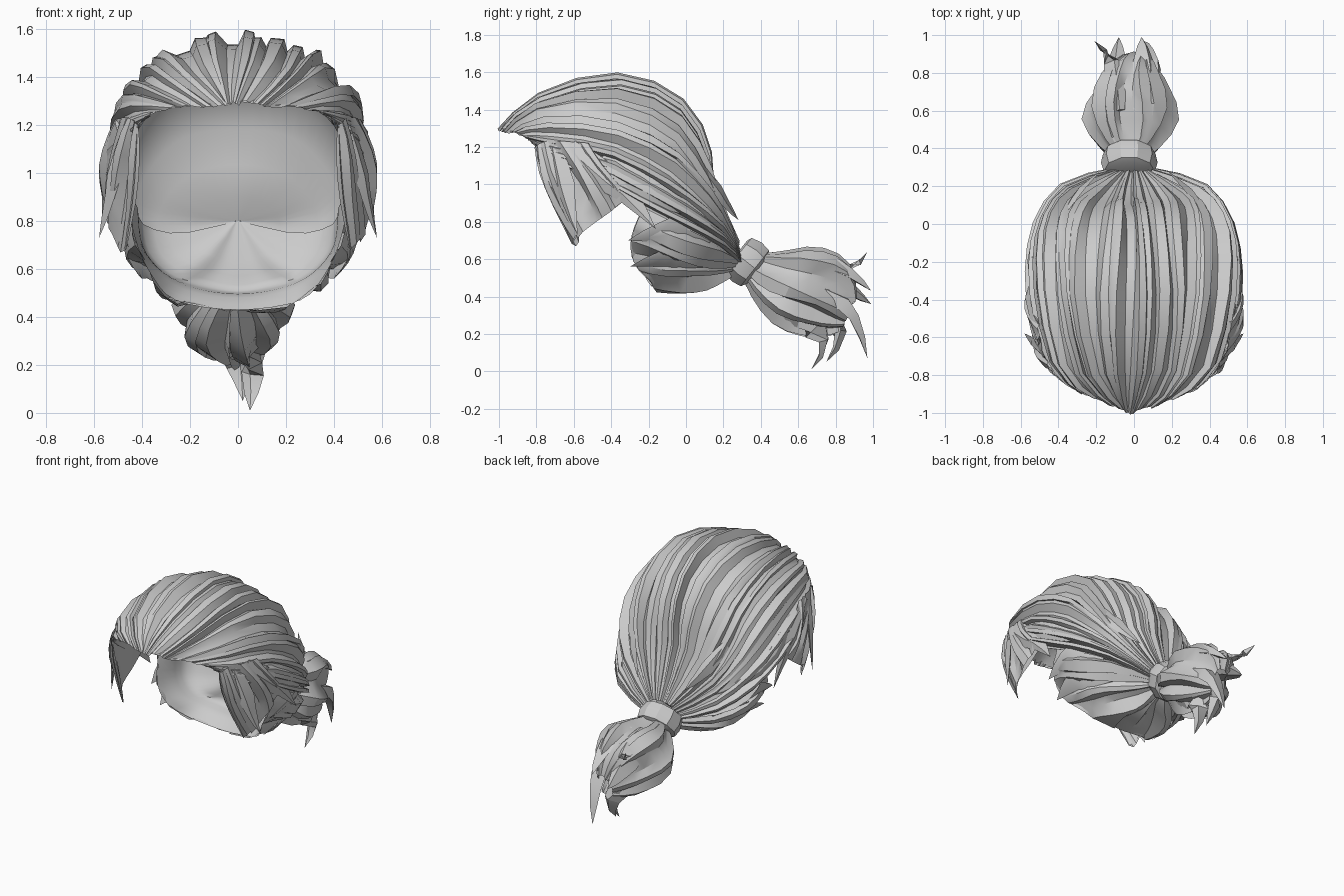
import bpy, bmesh, math, random
from mathutils import Vector as V

if "Cube" in bpy.data.objects:
    bpy.data.objects.remove(bpy.data.objects["Cube"])

random.seed(11)
hair = bpy.data.materials.new("hair_grey")
hair.diffuse_color = (0.6, 0.6, 0.6, 1)
hair.use_nodes = True
hair.node_tree.nodes["Principled BSDF"].inputs["Base Color"].default_value = hair.diffuse_color
HEAD = V((0, -0.35, 0.95))


def finish(name, bm, angle=30):
    me = bpy.data.meshes.new(name)
    bm.to_mesh(me)
    bm.free()
    me.materials.append(hair)
    ob = bpy.data.objects.new(name, me)
    bpy.context.collection.objects.link(ob)
    bpy.ops.object.select_all(action='DESELECT')
    ob.select_set(True)
    bpy.context.view_layer.objects.active = ob
    bpy.ops.object.shade_smooth_by_angle(angle=math.radians(angle))
    return ob


def spline(p, t):
    """Smooth curve through points p, straight beyond its start."""
    n = len(p) - 1
    t *= n
    if t < 0:
        return p[0] + (p[1] - p[0]) * t
    i = min(int(t), n - 1)
    f = t - i
    a, b, c, d = p[max(i - 1, 0)], p[i], p[i + 1], p[min(i + 2, n)]
    return 0.5 * (2 * b + (c - a) * f + (2 * a - 5 * b + 4 * c - d) * f * f
                  + (3 * b - a - 3 * c + d) * f ** 3)


def surf(guides, u, v):
    return spline([spline(g, v) for g in guides], u)


def grid(bm, rows, inside, centre):
    vs = [[bm.verts.new(p) for p in r] for r in rows]
    fs = [bm.faces.new((vs[i][j], vs[i + 1][j], vs[i + 1][j + 1], vs[i][j + 1]))
          for i in range(len(vs) - 1) for j in range(len(vs[0]) - 1)]
    bm.normal_update()
    s = sum(f.normal.dot(f.calc_center_median() - centre) * f.calc_area() for f in fs)
    if (s < 0) != inside:
        bmesh.ops.reverse_faces(bm, faces=fs)


def strands(name, guides, count, height, centre, ragged, steps=11):
    """Surface through the guides, stepped into overlapping strands."""
    w = [random.uniform(0.75, 1.25) for _ in range(count)]
    total, u0, cols = sum(w), 0, []
    for k in range(count):
        du = w[k] / total
        h = height * random.uniform(0.7, 1.3)
        start = random.uniform(-ragged, ragged * 0.4)
        prof = [(0, 1), (0.4, 1.15), (0.75, 0)]
        if random.random() < 0.35:
            prof = [(0.28, 0), (0.6, 1.15), (0.97, 1)]
        cols += [(u0 + f * du, h * a, start, 0.1 * du, random.uniform(0, 6)) for f, a in prof]
        u0 += du
    cols = [(0, 0, 0, 0, 0)] + cols[1:] + [(1, cols[0][1], 0, 0, 0)]
    rows = []
    for u, h, start, amp, ph in cols:
        row = []
        for j in range(steps + 1):
            v = start + (1 - start) * j / steps
            wave = 0.01 * math.sin(23 * u + 6 * v) * math.sin(math.pi * u) + amp * math.sin(5 * v + ph)
            uu = min(max(u + wave, 0), 1)
            p = surf(guides, uu, v)
            e = 0.004
            ua, ub = max(uu - e, 0), min(uu + e, 1)
            va, vb = min(v, 1 - e), min(v + e, 1)
            n = (surf(guides, ub, v) - surf(guides, ua, v)).cross(
                surf(guides, uu, vb) - surf(guides, uu, va)).normalized()
            if n.dot(p - centre) < 0:
                n = -n
            env = 0.2 + 0.8 * math.sin(math.pi * min(max(v, 0), 1))
            row.append(p + n * (h - height * 0.5) * env)
        rows.append(row)
    bm = bmesh.new()
    grid(bm, rows, False, centre)
    return finish(name, bm)


def sheet(name, guides, centre, nu=32, nv=10):
    bm = bmesh.new()
    grid(bm, [[surf(guides, i / nu, j / nv) for j in range(nv + 1)] for i in range(nu + 1)], True, centre)
    return finish(name, bm, 50)


def lining(name, guides, gap):
    """Smooth inner wall that closes behind the head."""
    inner = []
    for g in guides:
        q = [p.lerp(HEAD, gap) for p in g]
        q[0] = g[0].copy()
        q[-2] = g[-2].lerp(HEAD, 0.13 + gap)
        q[-1] = V((g[-1].x * 0.1, 0.09, 0.8))
        inner.append(q)
    return sheet(name, inner, HEAD)


def lock(bm, path, width, thick, centre, steps=5):
    """One pointed lock with a diamond section."""
    path = [V(p) for p in path]
    rings = []
    for j in range(steps):
        t = j / steps
        p = spline(path, t)
        tan = (spline(path, t + 0.02) - p).normalized()
        side = tan.cross(p - centre).normalized()
        out = side.cross(tan).normalized()
        k = (0.55 + 1.3 * t) if t < 0.35 else ((1 - t) / 0.65) ** 0.8
        rings.append([bm.verts.new(p + d) for d in (
            side * width * k, out * thick * k + side * width * k * 0.3,
            -side * width * k, -out * thick * k * 0.6)])
    tip = bm.verts.new(path[-1])
    fs = [bm.faces.new(rings[0])]
    for a, b in zip(rings, rings[1:]):
        fs += [bm.faces.new((a[i], a[(i + 1) % 4], b[(i + 1) % 4], b[i])) for i in range(4)]
    fs += [bm.faces.new((rings[-1][i], rings[-1][(i + 1) % 4], tip)) for i in range(4)]
    bmesh.ops.recalc_face_normals(bm, faces=fs)


def mirrored(half):
    half = [[V(p) for p in g] for g in half]
    return [[V((-p.x, p.y, p.z)) for p in g] for g in half[:0:-1]] + half


# swept-back hair from hairline to tie, centre guide first
crown = mirrored([
    [(-.02, -.99, 1.3), (0, -.79, 1.46), (0, -.42, 1.56), (0, -.1, 1.47), (0, .08, 1.25), (0, .13, 1), (0, .28, .69)],
    [(.07, -.97, 1.29), (.2, -.81, 1.42), (.27, -.42, 1.51), (.27, -.1, 1.42), (.25, .07, 1.21), (.2, .15, .96), (.06, .28, .68)],
    [(.19, -.93, 1.28), (.36, -.78, 1.36), (.44, -.42, 1.37), (.45, -.1, 1.25), (.41, .07, 1.06), (.31, .18, .87), (.09, .28, .66)],
    [(.33, -.87, 1.26), (.45, -.72, 1.24), (.52, -.42, 1.18), (.53, -.15, 1.04), (.48, .05, .9), (.36, .21, .76), (.11, .29, .62)],
    [(.42, -.8, 1.2), (.48, -.65, 1.08), (.53, -.45, .99), (.53, -.2, .86), (.48, .03, .75), (.35, .2, .66), (.1, .29, .58)],
])
strands("crown_hair", crown, 23, 0.045, HEAD, 0.015)
lining("crown_lining", crown, 0.06)

# nape hair gathered up to the tie
nape = mirrored([
    [(0, -.15, .43), (0, -.03, .44), (0, .07, .46), (0, .16, .49), (0, .26, .52)],
    [(.26, -.18, .47), (.22, -.06, .47), (.17, .06, .49), (.1, .16, .51), (.05, .26, .53)],
    [(.37, -.28, .59), (.36, -.13, .55), (.31, 0, .54), (.2, .13, .54), (.07, .26, .55)],
    [(.43, -.29, .73), (.45, -.13, .68), (.41, .01, .64), (.29, .16, .6), (.08, .27, .57)],
    [(.47, -.21, .92), (.47, -.09, .86), (.44, .05, .77), (.32, .19, .69), (.09, .28, .6)],
])
strands("nape_hair", nape, 9, 0.06, HEAD, 0.05, 7)
lining("nape_lining", nape, 0.1)

# sideburns: sheets whose strands start at ragged tips, with a flat inner side
burn = [
    [(.47, -.61, .68), (.44, -.71, .88), (.425, -.785, 1.06), (.42, -.81, 1.2)],
    [(.53, -.55, .76), (.51, -.62, .92), (.49, -.69, 1.08), (.45, -.75, 1.23)],
    [(.55, -.42, .85), (.55, -.49, .96), (.53, -.56, 1.09), (.49, -.65, 1.23)],
    [(.54, -.3, .94), (.55, -.36, 1.0), (.54, -.44, 1.1), (.51, -.52, 1.22)],
]
for s, label in ((1, "right"), (-1, "left")):
    outer = [[V((x * s, y, z)) for x, y, z in g] for g in burn]
    inner = [[V((s * min(abs(p.x), .52 - .033 * j), p.y, p.z)) for j, p in enumerate(g)] for g in outer]
    strands("sideburn_" + label, outer, 4, 0.04, HEAD, 0.05, 6)
    sheet("sideburn_lining_" + label, inner, HEAD, 8, 6)

# loose side locks
side_locks = [
    ([(.46, -.7, 1.2), (.51, -.65, 1.02), (.54, -.62, .88), (.58, -.58, .73)], .06, .025),
    ([(.5, -.62, 1.2), (.55, -.44, 1.05), (.55, -.3, .93), (.57, -.16, .76)], .08, .025),
    ([(.51, -.45, 1.14), (.55, -.25, 1.0), (.51, -.02, .88), (.36, .2, .8)], .07, .02),
    ([(.37, .14, .73), (.46, -.02, .76), (.48, -.15, .74), (.46, -.31, .7)], .09, .02),
    ([(.3, .14, .6), (.4, -.02, .62), (.42, -.14, .6), (.4, -.3, .56)], .09, .02),
    ([(.36, .07, 1.1), (.3, .16, .98), (.24, .22, .89), (.18, .28, .81)], .05, .02),
]
bm = bmesh.new()
for s in (1, -1):
    for path, w, t in side_locks:
        lock(bm, [(x * s, y, z) for x, y, z in path], w, t, HEAD)
finish("side_locks", bm)

# hair tie: a thick band closed at both ends
axis, up, right = V((0, .78, -.62)), V((0, .62, .78)), V((1, 0, 0))
mid = V((-.025, .325, .585))
bm = bmesh.new()
rings = []
for d, r in ((-.07, .1), (-.06, .135), (0, .15), (.055, .14), (.075, .1)):
    rings.append([bm.verts.new(mid + axis * d + (right * math.cos(a) + up * math.sin(a) * .92) * r)
                  for a in [math.tau * i / 10 for i in range(10)]])
for a, b in zip(rings, rings[1:]):
    for i in range(10):
        bm.faces.new((a[i], a[(i + 1) % 10], b[(i + 1) % 10], b[i]))
bm.faces.new(rings[0])
bm.faces.new(rings[-1])
bmesh.ops.recalc_face_normals(bm, faces=bm.faces)
finish("hair_tie", bm)

# ponytail body
spine = [(-.025, .36, .55, .09, .09), (-.03, .46, .5, .18, .15), (-.03, .58, .46, .23, .21),
         (-.02, .7, .42, .18, .22), (0, .8, .37, .12, .19), (.02, .87, .31, .05, .1)]
tilt = V((0, .42, .9))
tail = [[V((x, y, z)) + right * rx * math.cos(a) + tilt * rz * math.sin(a) for x, y, z, rx, rz in spine]
        for a in [math.tau * (i / 12 - .25) for i in range(13)]]
strands("ponytail", tail, 10, 0.045, V((-.02, .6, .44)), 0.0, 8)

# ponytail tips
tips = [
    ([(-.08, .6, .63), (-.1, .76, .59), (-.13, .88, .55), (-.21, .97, .64)], .06, .04),
    ([(.04, .6, .62), (.05, .77, .57), (.05, .89, .51), (.04, .99, .43)], .08, .06),
    ([(-.1, .62, .52), (-.1, .78, .49), (-.09, .89, .42), (-.08, .99, .36)], .08, .06),
    ([(.08, .66, .46), (.08, .82, .38), (.07, .91, .26), (.05, .97, .07)], .08, .06),
    ([(-.07, .64, .34), (-.03, .76, .28), (.01, .82, .18), (.02, .75, .05)], .08, .06),
    ([(.04, .52, .3), (.06, .67, .25), (.06, .74, .14), (.05, .67, .01)], .08, .05),
]
bm = bmesh.new()
for path, w, t in tips:
    lock(bm, path, w, t, V((-.02, .5, .45)))
finish("ponytail_tips", bm)
